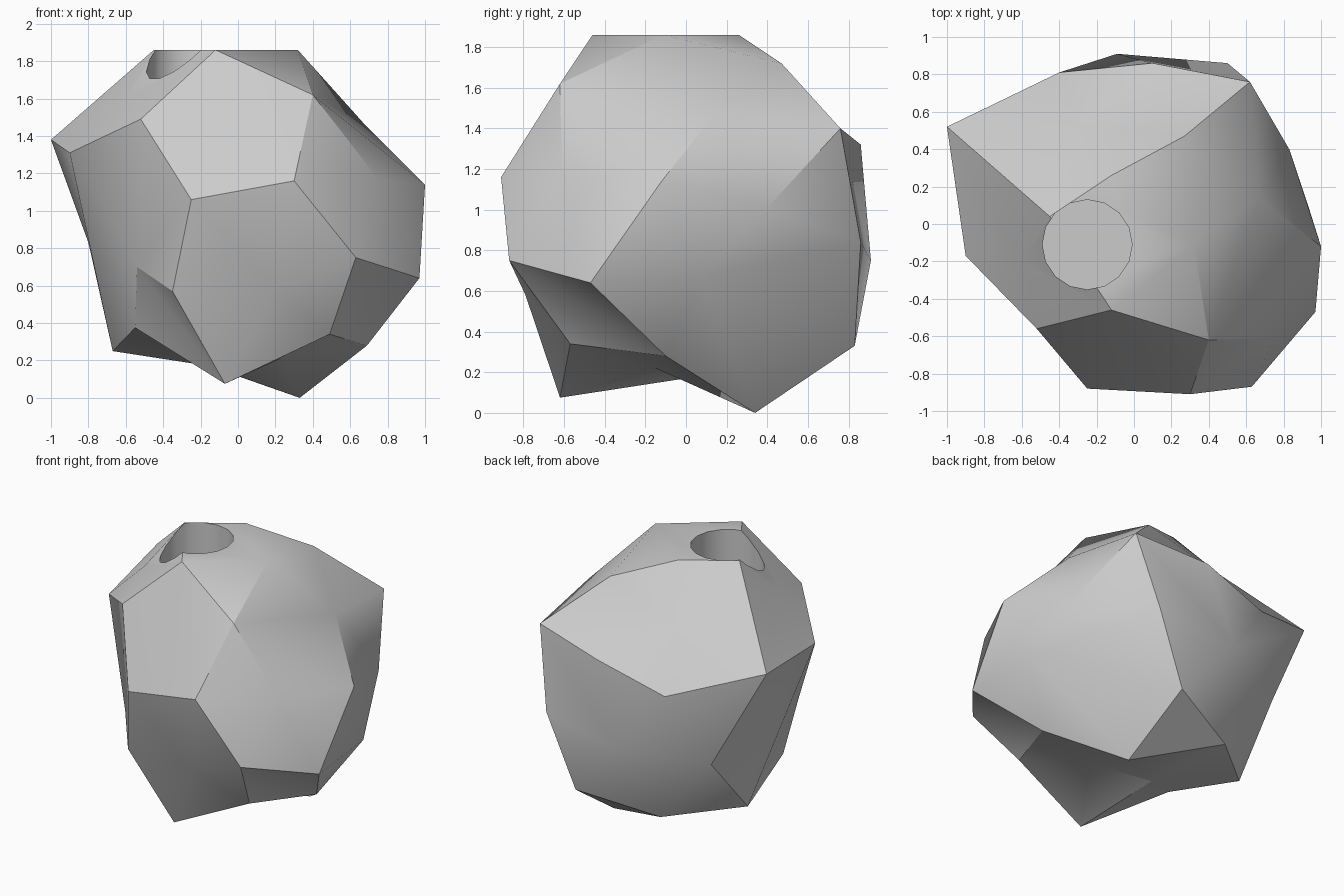
import bpy
import bmesh
from mathutils import Vector

default_cube = bpy.data.objects.get("Cube")
if default_cube:
    bpy.data.objects.remove(default_cube, do_unlink=True)


def flat_material(name, colour):
    mat = bpy.data.materials.new(name)
    mat.use_nodes = True
    mat.diffuse_color = colour
    mat.node_tree.nodes["Principled BSDF"].inputs["Base Color"].default_value = colour
    return mat


stone_grey = flat_material("stone grey", (0.6, 0.6, 0.6, 1))

# Corners of the faceted body, from the flat top down to the feet
corners = {
    "A": (-.12, -.46, 1.86), "B": (.32, -.11, 1.86), "K": (-.12, .26, 1.86),
    "I": (-.45, .04, 1.86), "J": (.27, .47, 1.72), "C": (.4, -.62, 1.62),
    "F": (-.52, -.56, 1.49), "L": (.62, .76, 1.4), "H": (-1, .52, 1.38),
    "Y": (.1, .86, 1.32), "G": (-.9, -.17, 1.31), "X": (-.4, .81, 1.17),
    "D": (.3, -.91, 1.16), "O": (1, -.12, 1.14), "E": (-.25, -.88, 1.06),
    "T": (.83, .4, 1.01), "Z": (.5, .86, .84), "M": (.63, -.87, .75),
    "d": (-.64, .63, .68), "N": (.97, -.47, .64), "j": (-.35, -.74, .57),
    "h": (-.55, -.31, .375), "Q": (.49, -.57, .34), "a": (.29, .83, .33),
    "S": (.69, -.1, .28), "c": (-.67, .26, .25), "e": (-.24, .63, .2),
    "g": (-.15, 0, .17), "P": (-.07, -.62, .075), "R": (.33, .34, 0),
}

# Plain facets, fanned from their first corner
facets = ["ABKI", "ABC", "KJB", "ACDEF", "LTZ", "dce", "MNSQ", "gchP", "eaRgc"]

# Bulging or dented panels, fanned around a hub point
panels = {
    "HXYLJKI": (-.3, .52, 1.53),      # upper back
    "IAFGH": (-.6, -.2, 1.6),         # slope beside the hole
    "BJLTOC": (.67, .14, 1.47),       # upper side
    "CDMNO": (.75, -.61, 1.17),       # front corner
    "EDMQPj": (.2, -.79, .58),        # lower front
    "GFEjPhc": (-.54, -.5, .7),       # hollow side
    "GHdc": (-.8, .23, .83),          # far side
    "YXHdeaZL": (-.09, .91, .75),     # lower back
    "NOTZaRS": (.94, .07, .67),       # lower side
    "QSRgP": (.25, -.15, .22),        # underside
}


def build_body(name):
    bm = bmesh.new()
    verts = {key: bm.verts.new(co) for key, co in corners.items()}
    for loop in facets:
        first, *rest = [verts[key] for key in loop]
        for left, right in zip(rest, rest[1:]):
            bm.faces.new((first, left, right))
    for loop, centre in panels.items():
        hub = bm.verts.new(centre)
        ring = [verts[key] for key in loop]
        for left, right in zip(ring, ring[1:] + ring[:1]):
            bm.faces.new((hub, left, right))
    bmesh.ops.recalc_face_normals(bm, faces=bm.faces)
    mesh = bpy.data.meshes.new(name)
    bm.to_mesh(mesh)
    bm.free()
    mesh.materials.append(stone_grey)
    body = bpy.data.objects.new(name, mesh)
    bpy.context.collection.objects.link(body)
    return body


def bore_hole(body, centre, radius, top, floor):
    bpy.ops.mesh.primitive_cylinder_add(
        vertices=16, radius=radius, depth=top - floor,
        location=Vector((*centre, (top + floor) / 2)))
    cutter = bpy.context.object
    cutter.name = "hole_cutter"
    cutter.hide_render = True
    cutter.data.materials.append(stone_grey)
    cut = body.modifiers.new("hole", "BOOLEAN")
    cut.operation = "DIFFERENCE"
    cut.solver = "EXACT"
    cut.object = cutter
    bpy.ops.object.select_all(action="DESELECT")
    body.select_set(True)
    bpy.context.view_layer.objects.active = body
    bpy.ops.object.modifier_apply(modifier=cut.name)
    bpy.data.objects.remove(cutter, do_unlink=True)


# Faceted body with a round blind hole in the top
body = build_body("faceted_body")
bore_hole(body, (-.25, -.11), .24, 2.2, .8)
bpy.ops.object.shade_smooth_by_angle()
